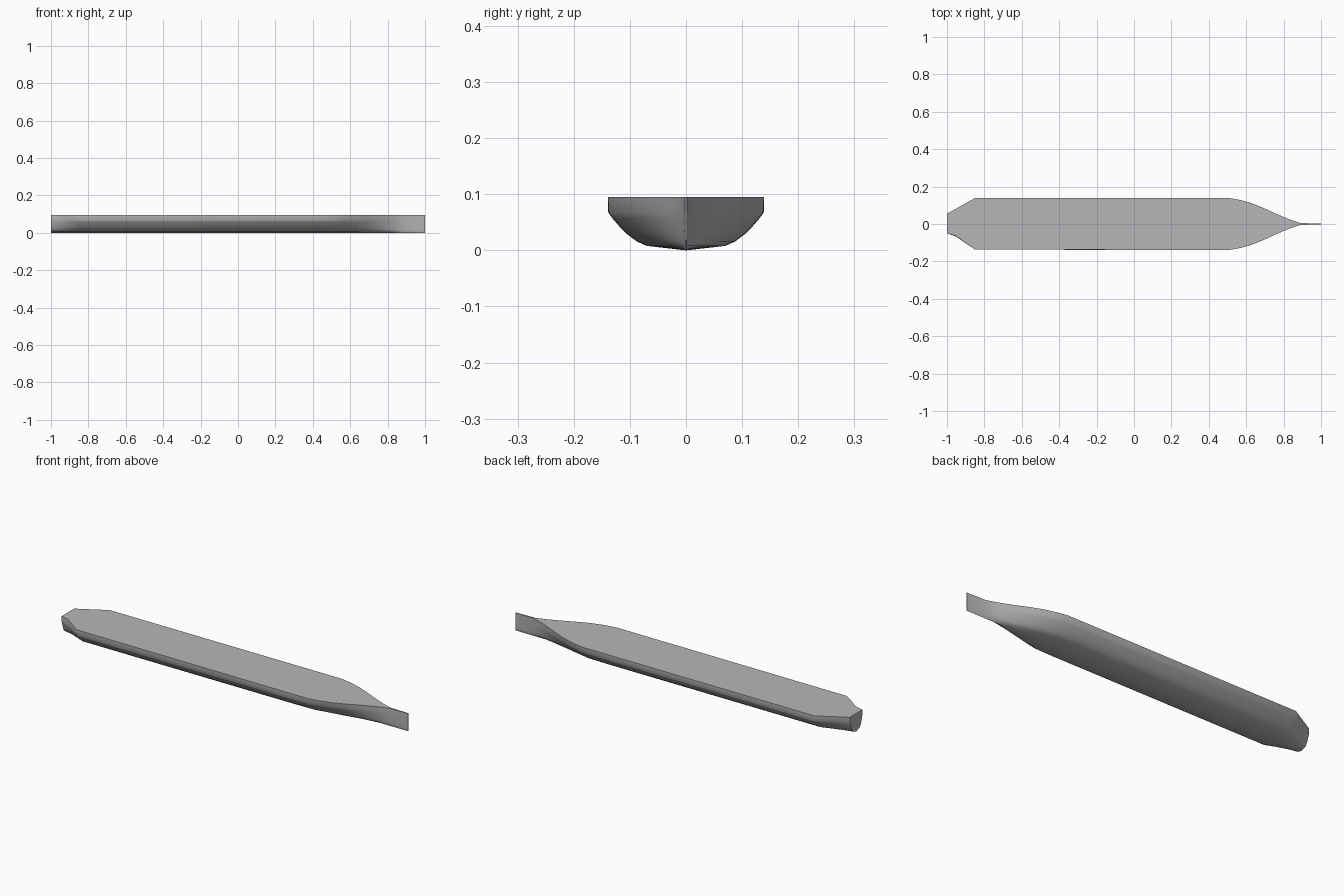
import bpy
import bmesh

cube = bpy.data.objects.get("Cube")
if cube:
    bpy.data.objects.remove(cube, do_unlink=True)

DECK = 0.095

# Hull paint
paint = bpy.data.materials.new("hull_grey")
paint.use_nodes = True
grey = (0.47, 0.47, 0.47, 1)
paint.diffuse_color = grey
paint.node_tree.nodes["Principled BSDF"].inputs["Base Color"].default_value = grey

# Half section amidships, from the keel to the deck edge (half breadth, height)
section = [(0, 0), (0.07, 0.008), (0.088, 0.016), (0.104, 0.028), (0.119, 0.043),
           (0.131, 0.057), (0.139, 0.068), (0.139, DECK)]
BEAM = section[-1][0]

# Stations: x, left deck half breadth, right deck half breadth, bilge half breadth
stations = [(-1, 0.055, 0.05, 0.052), (-0.955, 0.08, 0.062, 0.072),
            (-0.9, 0.111, 0.102, 0.107), (-0.85, BEAM, 0.136, BEAM),
            (0.4, BEAM, BEAM, BEAM), (0.51, BEAM, BEAM, 0.134),
            (0.57, 0.128, 0.128, 0.114), (0.63, 0.111, 0.111, 0.094),
            (0.69, 0.087, 0.087, 0.072), (0.75, 0.059, 0.059, 0.049),
            (0.83, 0.025, 0.025, 0.021), (0.89, 0.005, 0.005, 0.004),
            (1, 0.002, 0.002, 0.002)]


def half_ring(x, deck_half, bilge_half, side):
    """Section scaled to the station, blending from bilge to deck breadth."""
    points = []
    for y, z in section:
        blend = z / DECK
        half = bilge_half + (deck_half - bilge_half) * blend
        points.append((x, side * y / BEAM * half, z))
    return points


# Hull: rings lofted along the length, closed by the deck and end faces
bm = bmesh.new()
rings = []
for x, left, right, bilge in stations:
    port = half_ring(x, left, bilge, 1)
    starboard = half_ring(x, right, bilge, -1)
    rings.append([bm.verts.new(p) for p in starboard[:0:-1] + port])

for a, b in zip(rings, rings[1:]):
    for i in range(len(a) - 1):
        bm.faces.new((a[i], b[i], b[i + 1], a[i + 1])).smooth = True
bm.faces.new(rings[0])
bm.faces.new(rings[-1])
bm.faces.new([r[0] for r in rings] + [r[-1] for r in reversed(rings)])
bmesh.ops.recalc_face_normals(bm, faces=bm.faces)

mesh = bpy.data.meshes.new("hull")
bm.to_mesh(mesh)
bm.free()
mesh.materials.append(paint)
hull = bpy.data.objects.new("hull", mesh)
bpy.context.collection.objects.link(hull)

# Smooth sides with a crisp deck edge
bpy.ops.object.select_all(action="DESELECT")
hull.select_set(True)
bpy.context.view_layer.objects.active = hull
bpy.ops.object.shade_smooth_by_angle(angle=0.75)
